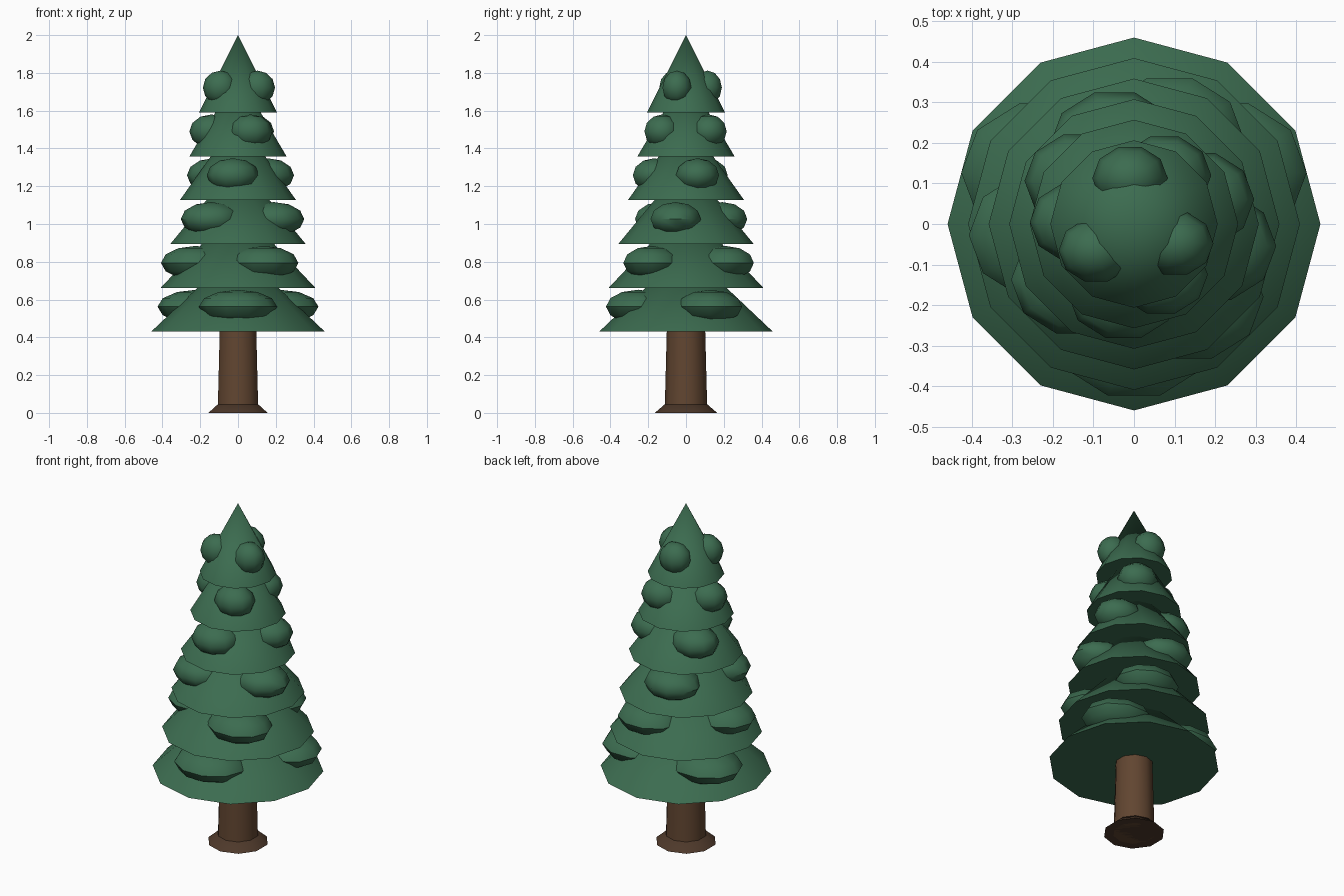
import bpy, bmesh, math
from mathutils import Matrix

if "Cube" in bpy.data.objects:
    bpy.data.objects.remove(bpy.data.objects["Cube"])


def material(name, color):
    m = bpy.data.materials.new(name)
    m.diffuse_color = (*color, 1)
    m.use_nodes = True
    m.node_tree.nodes["Principled BSDF"].inputs["Base Color"].default_value = m.diffuse_color
    return m


def finish(name, bm, mat):
    mesh = bpy.data.meshes.new(name)
    bm.to_mesh(mesh)
    bm.free()
    obj = bpy.data.objects.new(name, mesh)
    bpy.context.collection.objects.link(obj)
    mesh.materials.append(mat)
    bpy.ops.object.select_all(action='DESELECT')
    obj.select_set(True)
    bpy.context.view_layer.objects.active = obj
    bpy.ops.object.shade_smooth_by_angle(angle=math.radians(45))
    return obj


def cone(name, sides, r1, r2, z0, z1, mat):
    bm = bmesh.new()
    bmesh.ops.create_cone(bm, cap_ends=True, segments=sides, radius1=r1, radius2=r2,
                          depth=z1 - z0, matrix=Matrix.Translation((0, 0, (z0 + z1) / 2)))
    bmesh.ops.remove_doubles(bm, verts=bm.verts, dist=1e-5)
    return finish(name, bm, mat)


def clump(name, loc, size, mat):
    bm = bmesh.new()
    bmesh.ops.create_uvsphere(bm, u_segments=10, v_segments=6, radius=1,
                              matrix=Matrix.Rotation(math.pi / 2, 4, 'Z'))
    bmesh.ops.scale(bm, vec=size, verts=bm.verts)
    bmesh.ops.translate(bm, vec=loc, verts=bm.verts)
    return finish(name, bm, mat)


green = material("needles", (0.045, 0.15, 0.08))
brown = material("bark", (0.12, 0.06, 0.03))
dark = material("dark_bark", (0.075, 0.04, 0.023))

# Trunk and flared foot
cone("trunk", 10, 0.113, 0.1, 0.0, 0.5, brown)
cone("trunk_foot", 10, 0.165, 0.113, 0.0, 0.045, dark)

# Six stacked foliage cones, each with three foliage clumps
for i in range(6):
    r = 0.46 - 0.0507 * i
    z = 0.43 + 0.232 * i
    cone(f"foliage_tier_{i + 1}", 12, r, 0, z, 2.0 if i == 5 else z + 0.435, green)
    for k in range(3):
        a = math.radians(30 + 37 * i + 120 * k)
        clump(f"foliage_clump_{i + 1}_{k + 1}",
              (0.55 * r * math.cos(a), 0.55 * r * math.sin(a), z + 0.132),
              (0.45 * r, 0.39 * r, 0.09), green)
